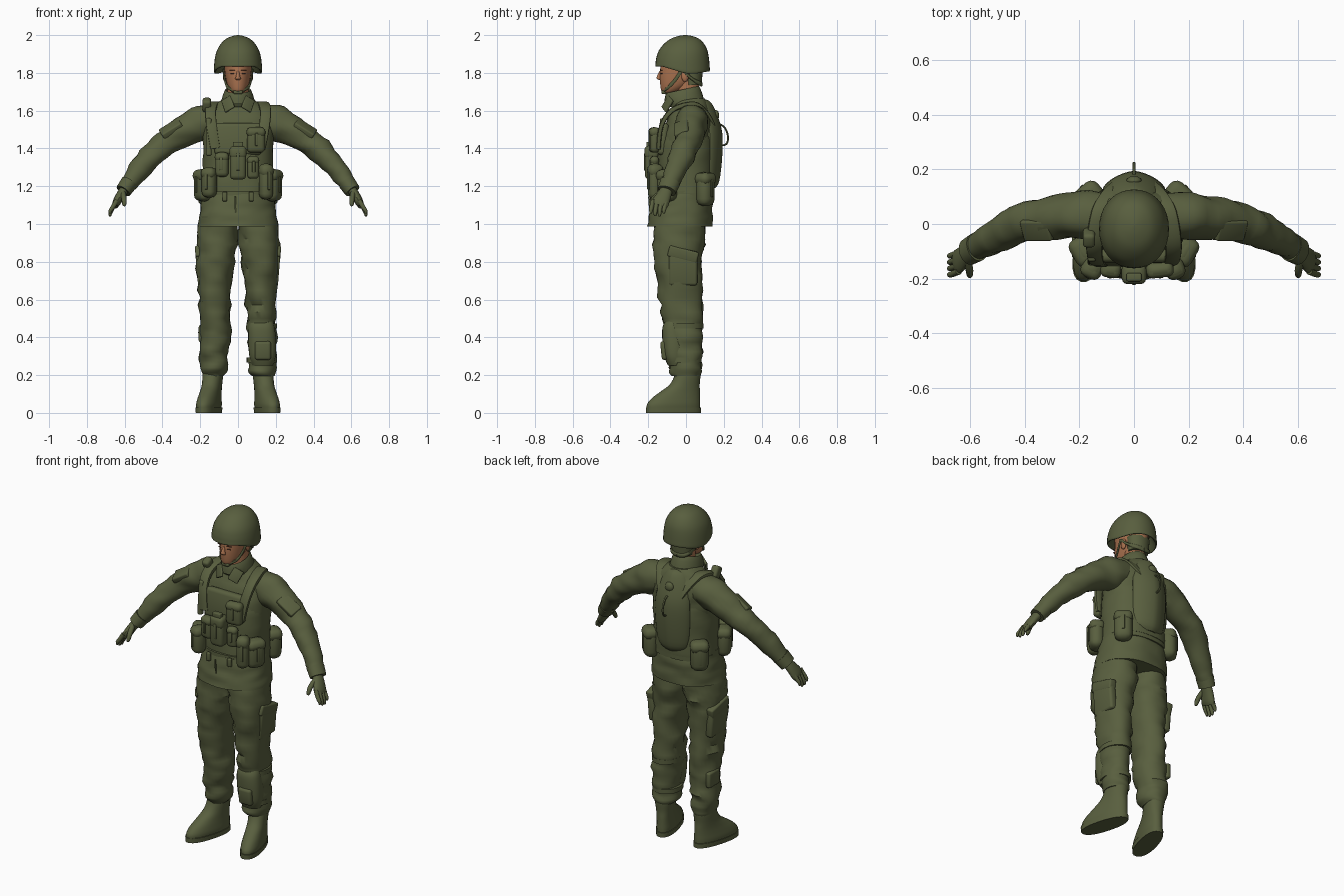
import bpy, bmesh, math
from mathutils import Vector, Matrix, noise


def material(name, rgb):
    m = bpy.data.materials.new(name)
    m.diffuse_color = (*rgb, 1)
    return m


GREEN = material("olive_green", (0.099, 0.114, 0.049))
SKIN = material("skin", (0.41, 0.172, 0.08))
DARK = material("dark_brown", (0.1, 0.04, 0.022))
LIPS = material("lips", (0.3, 0.1, 0.06))


def finish(name, bm, mat):
    bmesh.ops.recalc_face_normals(bm, faces=bm.faces[:])
    me = bpy.data.meshes.new(name)
    bm.to_mesh(me)
    bm.free()
    me.materials.append(mat)
    ob = bpy.data.objects.new(name, me)
    bpy.context.collection.objects.link(ob)
    return ob


def spline(rows, k):
    """Catmull-Rom interpolation of number rows, k steps per span."""
    out = []
    for i in range(len(rows) - 1):
        a, b, c, d = rows[max(i - 1, 0)], rows[i], rows[i + 1], rows[min(i + 2, len(rows) - 1)]
        for j in range(k):
            t = j / k
            out.append([0.5 * (2 * q + (r - p) * t + (2 * p - 5 * q + 4 * r - s) * t * t
                               + (3 * q - p - 3 * r + s) * t ** 3) for p, q, r, s in zip(a, b, c, d)])
    return out + [list(rows[-1])]


def loft(name, rows, mat=GREEN, side=(1, 0, 0), flat=False, n=24, k=4, p=2.0, wr=0, move=None):
    """Skin rings along a path; each row is x, y, z, radius along side, other radius."""
    rows = spline(rows, k)
    bm = bmesh.new()
    rings = []
    for i, (x, y, z, ra, rb) in enumerate(rows):
        t = Vector(rows[min(i + 1, len(rows) - 1)][:3]) - Vector(rows[max(i - 1, 0)][:3])
        t = Vector((0, 0, 1)) if flat else t.normalized()
        s = Vector(side)
        s = (s - t * s.dot(t)).normalized()
        u = t.cross(s)
        ring = []
        for j in range(n):
            a = 2 * math.pi * j / n
            c, d = math.cos(a), math.sin(a)
            off = s * (math.copysign(abs(c) ** (2 / p), c) * ra) + u * (math.copysign(abs(d) ** (2 / p), d) * rb)
            co = Vector((x, y, z)) + off
            if wr:  # cloth folds
                co += off.normalized() * wr * noise.noise(Vector((co.x * 9, co.y * 9, co.z * 22)))
            ring.append(bm.verts.new(move(co) if move else co))
        rings.append(ring)
    for r, q in zip(rings, rings[1:]):
        for j in range(n):
            bm.faces.new((r[j], r[(j + 1) % n], q[(j + 1) % n], q[j]))
    bm.faces.new(rings[0])
    bm.faces.new(rings[-1])
    return finish(name, bm, mat)


def box(name, loc, size, rz=0, rx=0, bev=0.015, ry=0, mat=GREEN):
    bm = bmesh.new()
    bmesh.ops.create_cube(bm, size=1, matrix=Matrix.Diagonal((*size, 1)))
    bmesh.ops.bevel(bm, geom=bm.edges[:], offset=min(bev, min(size) * 0.45), segments=3, profile=0.5, affect='EDGES')
    rot = Matrix.Rotation(rz, 4, 'Z') @ Matrix.Rotation(ry, 4, 'Y') @ Matrix.Rotation(rx, 4, 'X')
    bm.transform(Matrix.Translation(loc) @ rot)
    return finish(name, bm, mat)


def ball(name, loc, size, mat=GREEN):
    bm = bmesh.new()
    bmesh.ops.create_uvsphere(bm, u_segments=16, v_segments=10, radius=1)
    bm.transform(Matrix.Translation(loc) @ Matrix.Diagonal((*size, 1)))
    return finish(name, bm, mat)


def pouch(name, x, y, z, w, d, h, rz=0, bev=0.022):
    """Rounded pouch with flap and strap; its outer face looks along -y before turning."""
    box(name, (x, y, z), (w, d, h), rz, bev=bev)
    box(name + "_flap", (x, y, z + h * 0.3), (w + 0.005, d + 0.007, h * 0.38), rz, bev=bev)
    f = Matrix.Rotation(rz, 3, 'Z') @ Vector((0, -d / 2 - 0.002, 0))
    box(name + "_strap", (x + f.x, y + f.y, z + h * 0.02), (0.016, 0.008, h * 0.5), rz, bev=0.003)


# Jacket, skirt, belt and vest
loft("jacket", [(0, -.015, 1.13, .185, .15), (0, -.005, 1.25, .178, .142), (0, 0, 1.4, .185, .138),
                (0, .01, 1.5, .188, .13), (0, .022, 1.57, .18, .113), (0, .024, 1.62, .135, .095),
                (0, .02, 1.665, .08, .08)], flat=True, n=36, p=2.3, wr=.008)
loft("jacket_skirt", [(0, -.032, .987, .212, .17), (0, -.028, 1.04, .206, .167), (0, -.022, 1.1, .194, .162),
                      (0, -.017, 1.16, .186, .154)], flat=True, n=36, p=2.3, wr=.01)
box("skirt_placket", (-.015, -.19, 1.07), (.008, .008, .15), rx=.09, bev=.002)
loft("belt", [(0, -.012, 1.14, .188, .158), (0, -.012, 1.175, .188, .158)], flat=True, n=36, k=1, p=2.3)
loft("vest", [(0, -.006, 1.165, .188, .154), (0, -.003, 1.28, .185, .15), (0, 0, 1.4, .185, .15),
              (0, .005, 1.46, .18, .14)], flat=True, n=36, p=2.3, wr=.006)
box("vest_chest_panel", (0, -.122, 1.45), (.25, .05, .17), rx=-.1, bev=.02)
for s in (-1, 1):
    box("belt_clip", (s * .07, -.18, 1.145), (.025, .02, .05), bev=.006)

# Collar: an open ring with folded lapels
loft("collar", [(0, .005, 1.62, .09, .1), (0, -.012, 1.66, .087, .102), (0, -.018, 1.71, .071, .09),
                (0, -.018, 1.708, .063, .082), (0, -.008, 1.65, .058, .075)], flat=True, k=2,
     move=lambda v: Vector((v.x, v.y, v.z + .22 * v.y * (v.z > 1.64))))
for s in (-1, 1):
    box("lapel", (s * .053, -.098, 1.635), (.06, .014, .075), rz=s * .4, rx=-.35, ry=s * .5, bev=.005)

# Shoulder straps, sleeves, hands
for s in (-1, 1):
    loft("shoulder_strap", [(s * .12, -.146, 1.4, .026, .012), (s * .14, -.13, 1.52, .028, .012),
                            (s * .145, -.07, 1.605, .03, .014), (s * .125, .04, 1.636, .032, .013),
                            (s * .092, .105, 1.595, .03, .01), (s * .06, .145, 1.53, .025, .008),
                            (s * .045, .16, 1.47, .018, .006)], n=12, p=4)
    loft("sleeve", [(s * .1, .033, 1.555, .078, .085), (s * .19, .031, 1.537, .086, .094),
                    (s * .27, .025, 1.5, .08, .083), (s * .37, .013, 1.44, .072, .07),
                    (s * .45, -.015, 1.37, .068, .064), (s * .53, -.057, 1.28, .057, .053),
                    (s * .59, -.092, 1.2, .046, .041), (s * .6, -.098, 1.185, .045, .04)],
         side=(0, 1, 0), wr=.012)
    loft("cuff", [(s * .575, -.084, 1.22, .054, .046), (s * .607, -.102, 1.175, .05, .042)], side=(0, 1, 0), k=1)
    box("sleeve_pocket", (s * .353, -.02, 1.503), (.12, .08, .04), ry=s * .56, rx=.45, bev=.008)
    loft("palm", [(s * .59, -.095, 1.2, .03, .025), (s * .62, -.115, 1.155, .038, .024),
                  (s * .642, -.135, 1.115, .046, .022), (s * .652, -.143, 1.095, .042, .016)],
         side=(0, 1, 0), n=16)
    for i, tip in enumerate((1.055, 1.042, 1.04, 1.055)):
        y = -.174 + .023 * i
        loft("finger", [(s * .642, y, 1.125, .012, .013), (s * .662, y - .008, 1.09, .012, .012),
                        (s * .676, y - .012, tip + .015, .01, .01), (s * .677, y - .012, tip, .005, .005)],
             side=(0, 1, 0), n=10, k=2)
    loft("thumb", [(s * .61, -.135, 1.165, .015, .015), (s * .603, -.17, 1.135, .014, .014),
                   (s * .602, -.188, 1.105, .011, .011), (s * .602, -.192, 1.095, .005, .005)], n=10, k=2)

# Trousers and boots
for s in (-1, 1):
    loft("trouser_leg", [(s * .1, -.03, 1.04, .105, .135), (s * .107, -.035, .92, .107, .133),
                         (s * .118, -.04, .8, .101, .125), (s * .122, -.03, .65, .086, .115),
                         (s * .122, -.02, .5, .08, .106), (s * .125, -.012, .4, .079, .098),
                         (s * .13, -.005, .3, .075, .09), (s * .13, 0, .225, .07, .086),
                         (s * .13, .005, .195, .055, .07)], flat=True, n=28, p=2.1, wr=.02)
    box("cargo_pocket", (s * .196, -.015, .765), (.045, .15, .18), ry=s * .08, bev=.014)
    box("cargo_flap", (s * .203, -.015, .84), (.045, .16, .06), ry=s * .08, rx=-.25, bev=.01)

    def splay(v, s=s):  # toes turn outwards about the heel
        o = Vector((s * .13, .02, 0))
        return o + Matrix.Rotation(s * .27, 3, 'Z') @ (v - o)
    loft("boot", [(s * .13, -.07, .015, .053, .146), (s * .13, -.069, .045, .056, .146),
                  (s * .13, -.056, .078, .053, .132), (s * .13, -.033, .112, .05, .108),
                  (s * .13, -.008, .15, .05, .081), (s * .13, .008, .2, .053, .069),
                  (s * .13, .008, .24, .052, .068)], flat=True, p=2.2, move=splay)
    loft("boot_sole", [(s * .13, -.07, 0, .056, .15), (s * .13, -.07, .028, .058, .151)],
         flat=True, k=1, p=2.3, move=splay)

# Knee pad on one leg, shin pocket on the other
loft("knee_pad", [(.13, -.05, .25, .055, .045), (.13, -.06, .3, .07, .055), (.128, -.065, .38, .074, .06),
                  (.125, -.07, .45, .07, .055), (.125, -.065, .485, .06, .045)], flat=True, p=2.4)
box("knee_cap", (.132, -.115, .33), (.085, .035, .1), rx=.1, bev=.015)
for z in (.28, .46):
    loft("knee_strap", [(.126, -.008, z - .014, .081, .1 - (.46 - z) * .05),
                        (.126, -.008, z + .014, .081, .1 - (.46 - z) * .05)], flat=True, k=1)
box("shin_pocket", (-.193, .02, .42), (.03, .1, .09), bev=.01)

# Belt and chest pouches
for s in (-1, 1):
    pouch("canteen_pouch", s * .163, .103, 1.185, .1, .085, .18, rz=s * 2.45, bev=.038)
    pouch("side_pouch", s * .186, -.1, 1.205, .105, .078, .17, rz=s * 1.05, bev=.037)
pouch("front_pouch_left", -.152, -.16, 1.22, .075, .075, .16, rz=-.45, bev=.03)
pouch("front_pouch_right", .148, -.163, 1.225, .07, .075, .19, rz=.4, bev=.03)
pouch("magazine_pouch", 0, -.182, 1.325, .085, .07, .18)
pouch("grenade_pouch", -.085, -.166, 1.315, .07, .055, .13, rz=-.15)
pouch("chest_pouch", .095, -.168, 1.445, .095, .05, .135, rz=.12)
pouch("utility_pouch", .08, -.168, 1.3, .06, .04, .12, rz=.15)
box("magazine_top", (0, -.195, 1.42), (.055, .03, .03), bev=.006)
box("shoulder_radio", (-.165, -.05, 1.63), (.045, .055, .07), rx=.5, bev=.014)
box("radio_pouch", (-.155, -.13, 1.46), (.03, .03, .2), rx=-.08, bev=.01)

# Back pack panel with cap and hose
loft("back_panel", [(0, .115, 1.19, .07, .04), (0, .123, 1.23, .1, .054), (0, .126, 1.36, .114, .066),
                    (0, .126, 1.48, .112, .066), (0, .11, 1.57, .095, .058), (0, .09, 1.64, .06, .045),
                    (0, .075, 1.66, .03, .03)], flat=True, n=28, p=1.55)
ball("pack_cap", (0, .158, 1.575), (.028, .018, .028))
loft("hose_loop", [(0, .175, 1.53, .006, .005), (0, .205, 1.51, .006, .005), (0, .222, 1.465, .006, .005),
                   (0, .215, 1.425, .006, .005), (0, .185, 1.415, .006, .005)], n=8)

# Head, neck and face
loft("neck", [(0, .015, 1.6, .055, .06), (0, .005, 1.76, .055, .062)], SKIN, flat=True, k=2)
loft("head", [(0, -.09, 1.69, .022, .026), (0, -.08, 1.705, .04, .05), (0, -.056, 1.735, .056, .08),
              (0, -.032, 1.78, .067, .107), (0, -.022, 1.83, .073, .114), (0, -.022, 1.89, .075, .114)],
     SKIN, flat=True, n=28)
loft("nose", [(0, -.132, 1.81, .006, .008), (0, -.141, 1.785, .01, .012), (0, -.142, 1.77, .015, .013),
              (0, -.135, 1.762, .01, .008)], SKIN, flat=True, n=12)
ball("mouth", (0, -.126, 1.743), (.02, .008, .005), LIPS)
for s in (-1, 1):
    ball("ear", (s * .07, -.005, 1.785), (.01, .02, .032), SKIN)
    box("eye", (s * .03, -.13, 1.797), (.02, .007, .004), rz=s * .35, bev=.0015, mat=DARK)
    box("eyebrow", (s * .031, -.131, 1.815), (.028, .007, .003), rz=s * .35, bev=.001, mat=DARK)
    loft("chin_strap", [(s * .078, -.02, 1.82, .009, .004), (s * .07, -.055, 1.765, .009, .004),
                        (s * .052, -.095, 1.722, .009, .005), (0, -.125, 1.7, .009, .006)],
         side=(0, 0, 1), n=8)
    loft("rear_strap", [(s * .077, -.02, 1.815, .008, .004), (s * .072, .03, 1.77, .008, .005),
                        (s * .045, .072, 1.745, .012, .006), (0, .082, 1.74, .014, .006)],
         side=(0, 0, 1), n=8)
box("chin_cup", (0, -.112, 1.698), (.05, .035, .022), bev=.008)
loft("nape_pad", [(0, .035, 1.735, .06, .048), (0, .035, 1.82, .069, .054)], flat=True, k=2)

# Helmet: rim, outer shell and inner lip in one skin, arched over the face and lifted slightly behind
loft("helmet", [(0, -.018, 1.86, .09, .11), (0, -.018, 1.802, .116, .133), (0, -.018, 1.8, .127, .144),
                (0, -.018, 1.83, .127, .143), (0, -.018, 1.88, .122, .139), (0, -.015, 1.92, .111, .128),
                (0, -.01, 1.955, .09, .105), (0, -.006, 1.98, .064, .076), (0, -.004, 1.995, .03, .037),
                (0, -.004, 2.0, .004, .005)], flat=True, n=36, k=3, p=2.1,
     move=lambda v: Vector((v.x, v.y, v.z + max(0, 1.88 - v.z) * min(.45, max(0, -v.y * 3.6, (v.y - .05) * 2)))))

# Smooth shading that keeps hard edges
bpy.ops.object.select_all(action='DESELECT')
for ob in bpy.context.collection.objects:
    ob.select_set(True)
    bpy.context.view_layer.objects.active = ob
bpy.ops.object.shade_smooth_by_angle(angle=math.radians(40))
